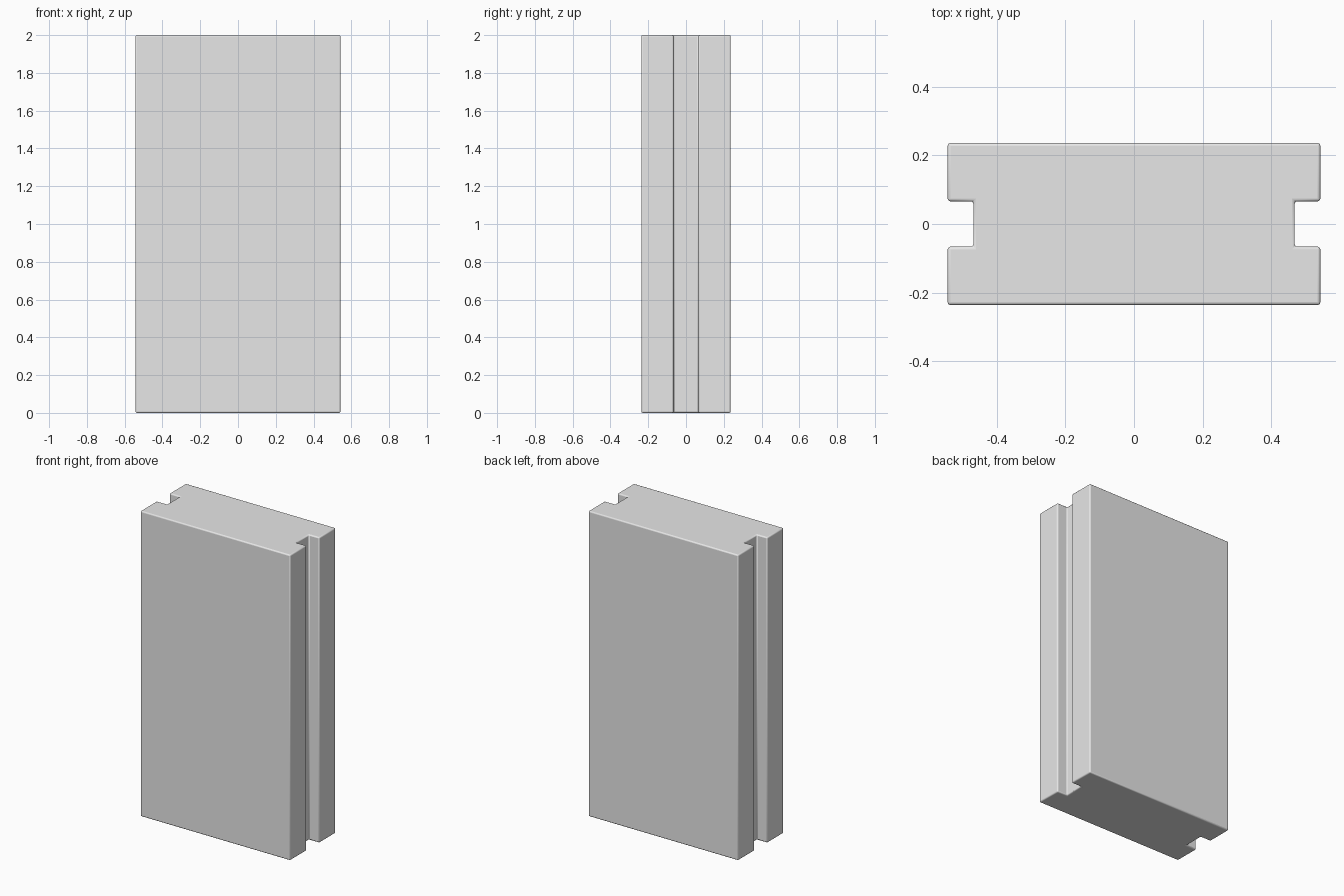
import bpy
import bmesh
import math

cube = bpy.data.objects.get("Cube")
if cube:
    bpy.data.objects.remove(cube, do_unlink=True)

# Main dimensions
HALF_W, HALF_D, HEIGHT = 0.543, 0.236, 2.0
SLOT_X, SLOT_Y = 0.468, 0.066

# Plain grey material
grey = bpy.data.materials.new("plain_grey")
grey.use_nodes = True
colour = (0.8, 0.8, 0.8, 1)
grey.diffuse_color = colour
grey.node_tree.nodes["Principled BSDF"].inputs["Base Color"].default_value = colour

# Panel cross-section with a groove in each side
right_side = [(HALF_W, -HALF_D), (HALF_W, -SLOT_Y), (SLOT_X, -SLOT_Y),
              (SLOT_X, SLOT_Y), (HALF_W, SLOT_Y), (HALF_W, HALF_D)]
outline = right_side + [(-x, -y) for x, y in right_side]

# Extrude the cross-section to full height
bm = bmesh.new()
base = bm.faces.new([bm.verts.new((x, y, 0)) for x, y in outline])
top = bmesh.ops.extrude_face_region(bm, geom=[base])["geom"]
bmesh.ops.translate(bm, vec=(0, 0, HEIGHT),
                    verts=[v for v in top if isinstance(v, bmesh.types.BMVert)])
bmesh.ops.recalc_face_normals(bm, faces=bm.faces)
mesh = bpy.data.meshes.new("grooved_panel")
bm.to_mesh(mesh)
bm.free()
mesh.materials.append(grey)

panel = bpy.data.objects.new("grooved_panel", mesh)
bpy.context.collection.objects.link(panel)

# Slightly eased edges
bevel = panel.modifiers.new("eased_edges", "BEVEL")
bevel.width = 0.008
bevel.segments = 3
bevel.limit_method = 'ANGLE'
bevel.angle_limit = math.radians(30)

bpy.ops.object.select_all(action='DESELECT')
panel.select_set(True)
bpy.context.view_layer.objects.active = panel
bpy.ops.object.shade_smooth_by_angle(angle=math.radians(35))
